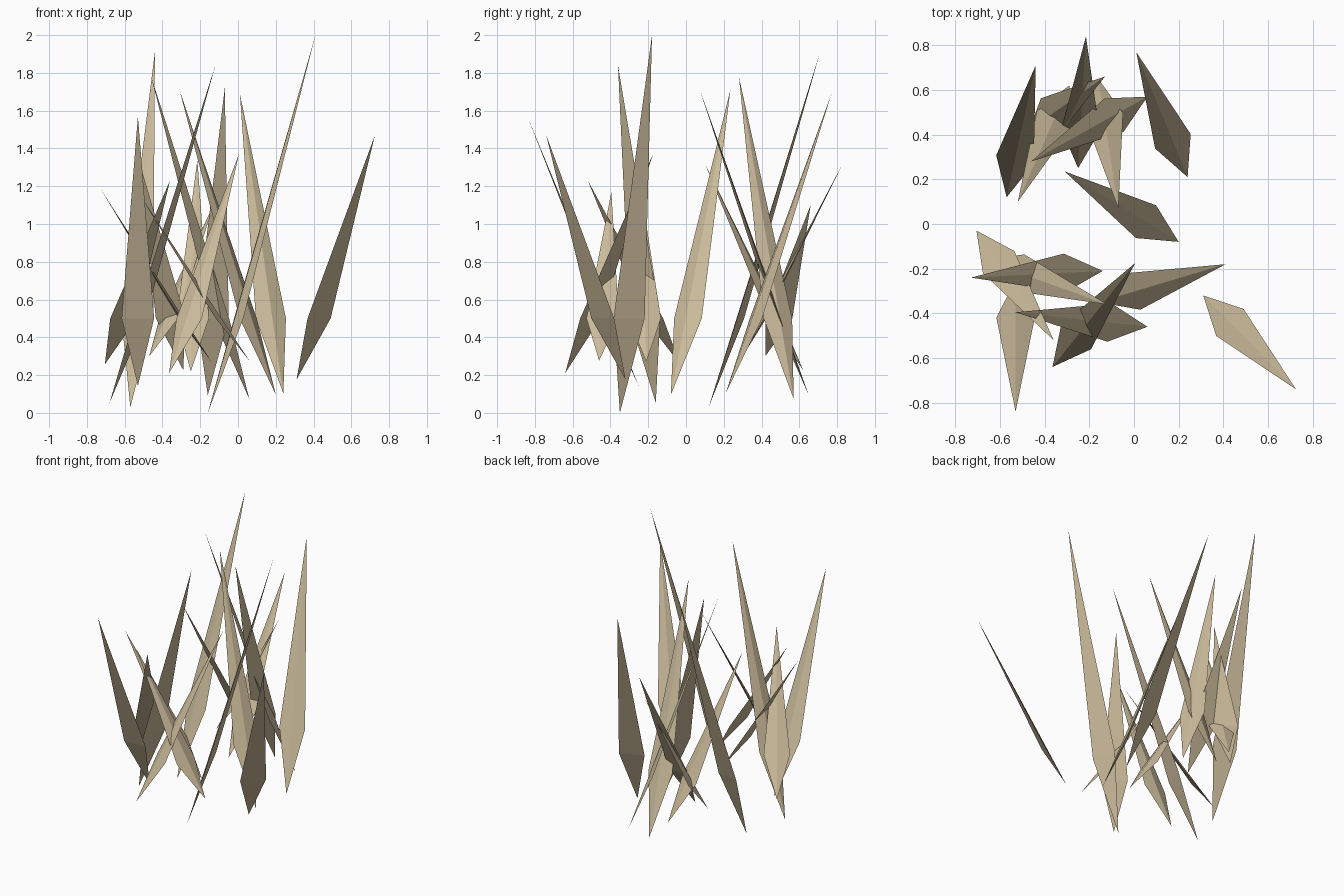
import bpy
from mathutils import Vector

MID_Z, HALF_W, SAG = 0.5, 0.086, 0.022

straw = bpy.data.materials.new("dry_straw")
straw.diffuse_color = (0.60, 0.50, 0.33, 1)

# each blade: base x, y, then tip x, y, z
blades = [
    (-0.16, -0.35, 0.41, -0.18, 2.00),
    (0.31, -0.32, 0.725, -0.74, 1.47),
    (-0.57, 0.12, -0.44, 0.71, 1.91),
    (-0.68, -0.16, -0.12, -0.36, 1.84),
    (0.06, 0.57, -0.46, 0.28, 1.78),
    (0.20, -0.08, -0.31, 0.235, 1.71),
    (-0.16, 0.65, -0.07, 0.07, 1.72),
    (0.24, 0.21, 0.01, 0.77, 1.69),
    (-0.53, -0.25, -0.53, -0.84, 1.57),
    (-0.365, -0.64, 0.005, -0.175, 1.37),
    (-0.14, -0.21, -0.73, -0.24, 1.19),
    (-0.705, -0.03, -0.36, -0.52, 1.23),
    (0.06, -0.46, -0.53, -0.395, 1.17),
    (-0.25, 0.25, -0.215, 0.84, 1.34),
    (-0.29, 0.62, -0.52, 0.10, 1.32),
    (-0.47, 0.42, -0.13, 0.66, 1.10),
]


def grass_blade(name, bx, by, tx, ty, tz):
    """Leaning blade: straight ridge on top, two flat faces underneath."""
    base = Vector((bx, by, MID_Z - (tz - MID_Z) / 3))
    tip = Vector((tx, ty, tz))
    lean = Vector((tx - bx, ty - by, 0)).normalized()
    side = Vector((-lean.y, lean.x, 0)) * HALF_W
    mid = base.lerp(tip, 0.25) + lean * SAG
    verts = [base, tip, mid + side, mid - side]
    faces = [(0, 1, 2), (0, 3, 1), (0, 2, 3), (1, 3, 2)]
    mesh = bpy.data.meshes.new(name)
    mesh.from_pydata(verts, [], faces)
    mesh.materials.append(straw)
    obj = bpy.data.objects.new(name, mesh)
    bpy.context.collection.objects.link(obj)


for i, b in enumerate(blades, 1):
    grass_blade(f"grass_blade_{i:02d}", *b)
